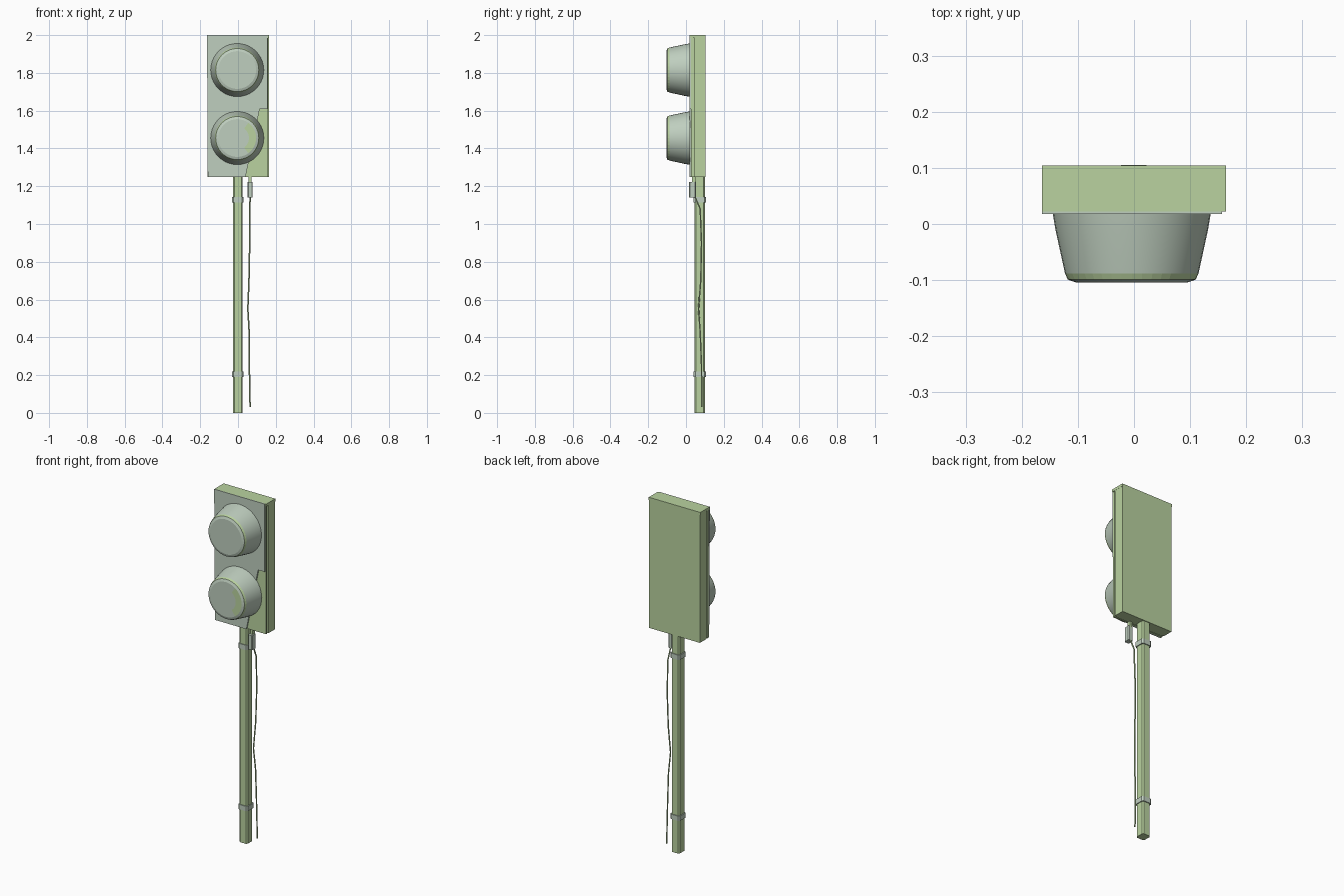
import bpy, bmesh, math
from mathutils import Vector

if "Cube" in bpy.data.objects:
    bpy.data.objects.remove(bpy.data.objects["Cube"])


def mat(name, c):
    m = bpy.data.materials.new(name)
    m.diffuse_color = (*c, 1)
    m.use_nodes = True
    m.node_tree.nodes["Principled BSDF"].inputs["Base Color"].default_value = m.diffuse_color
    return m


GREEN = mat("pale green", (0.49, 0.65, 0.35))
GREY = mat("grey green", (0.52, 0.62, 0.52))


def finish(name, bm, mats):
    bmesh.ops.recalc_face_normals(bm, faces=bm.faces)
    me = bpy.data.meshes.new(name)
    bm.to_mesh(me)
    bm.free()
    ob = bpy.data.objects.new(name, me)
    bpy.context.collection.objects.link(ob)
    for m in mats:
        me.materials.append(m)
    return ob


def box(name, lo, hi, m, bevel=0):
    bm = bmesh.new()
    bmesh.ops.create_cube(bm, size=1)
    lo, hi = Vector(lo), Vector(hi)
    for v in bm.verts:
        v.co = Vector([(lo[i] + hi[i]) / 2 + v.co[i] * (hi[i] - lo[i]) for i in range(3)])
    if bevel:  # chamfer the upright edges only
        es = [e for e in bm.edges if abs(e.verts[0].co.z - e.verts[1].co.z) > 1e-5]
        bmesh.ops.bevel(bm, geom=es, offset=bevel, segments=1, affect='EDGES')
    return finish(name, bm, [m])


def slab(name, outline, y0, y1, m):
    bm = bmesh.new()
    f = bm.faces.new([bm.verts.new((x, y0, z)) for x, z in outline])
    ext = bmesh.ops.extrude_face_region(bm, geom=[f])
    for v in ext["geom"]:
        if isinstance(v, bmesh.types.BMVert):
            v.co.y = y1
    return finish(name, bm, [m])


def lamp(name, cx, cz, wedge):
    # lathe around y: (radius, y)
    prof = [(0.141, 0.02), (0.136, -0.01), (0.119, -0.088), (0.114, -0.099),
            (0.100, -0.104), (0.062, -0.104)]
    n = 40
    bm = bmesh.new()
    rings = []
    for r, y in prof:
        rings.append([bm.verts.new((cx + r * math.cos(2 * math.pi * i / n), y,
                                    cz + r * math.sin(2 * math.pi * i / n))) for i in range(n)])
    for k in range(len(rings) - 1):
        for i in range(n):
            j = (i + 1) % n
            f = bm.faces.new((rings[k][i], rings[k][j], rings[k + 1][j], rings[k + 1][i]))
            c = f.calc_center_median()
            # green rim, plus green facets on one side of the lower lamp
            rim = k == 2
            side = wedge and k == 4 and c.x - cx > 0.05
            f.material_index = 1 if rim or side else 0
            f.smooth = k < 2
    bm.faces.new(rings[-1])
    bm.faces.new(rings[0])
    ob = finish(name, bm, [GREY, GREEN])
    return ob


# signal housing: front rim, narrow groove, back shell and top cap
box("housing_front_rim", (-0.160, 0.026, 1.25), (0.160, 0.036, 1.99), GREEN)
box("housing_groove", (-0.153, 0.034, 1.252), (0.153, 0.046, 1.99), GREEN)
box("housing_shell", (-0.161, 0.044, 1.25), (0.163, 0.104, 1.99), GREEN)
box("housing_top_cap", (-0.164, 0.022, 1.985), (0.164, 0.104, 2.0), GREEN)

# thin front plate with the lower right corner left open
slab("front_plate", [(-0.164, 2.0), (-0.160, 1.25), (0.04, 1.25), (0.115, 1.61),
                     (0.157, 1.61), (0.157, 2.0)], 0.018, 0.026, GREY)

# two lamps
lamp("upper_lamp", -0.004, 1.815, False)
lamp("lower_lamp", -0.004, 1.455, True)

# post and its clamps
box("post", (-0.026, 0.046, 0), (0.025, 0.100, 1.26), GREEN, 0.007)
for nm, z in (("lower_clamp", 0.19), ("upper_clamp", 1.115)):
    box(nm, (-0.031, 0.041, z), (0.030, 0.105, z + 0.028), GREY, 0.008)

# cable gland under the housing
box("cable_gland", (0.050, 0.017, 1.14), (0.078, 0.052, 1.222), GREY, 0.005)
box("gland_neck", (0.056, 0.032, 1.215), (0.071, 0.052, 1.255), GREEN)

# hanging cable
cu = bpy.data.curves.new("cable", 'CURVE')
cu.dimensions = '3D'
cu.bevel_depth = 0.004
cu.bevel_resolution = 1
cu.use_fill_caps = True
pts = [(0.064, 0.045, 1.15), (0.063, 0.075, 1.08), (0.062, 0.082, 0.9), (0.058, 0.078, 0.7),
       (0.052, 0.066, 0.55), (0.059, 0.075, 0.43), (0.060, 0.082, 0.25), (0.064, 0.084, 0.03)]
sp = cu.splines.new('POLY')
sp.points.add(len(pts) - 1)
for p, c in zip(sp.points, pts):
    p.co = (*c, 1)
cu.materials.append(GREEN)
bpy.context.collection.objects.link(bpy.data.objects.new("cable", cu))
